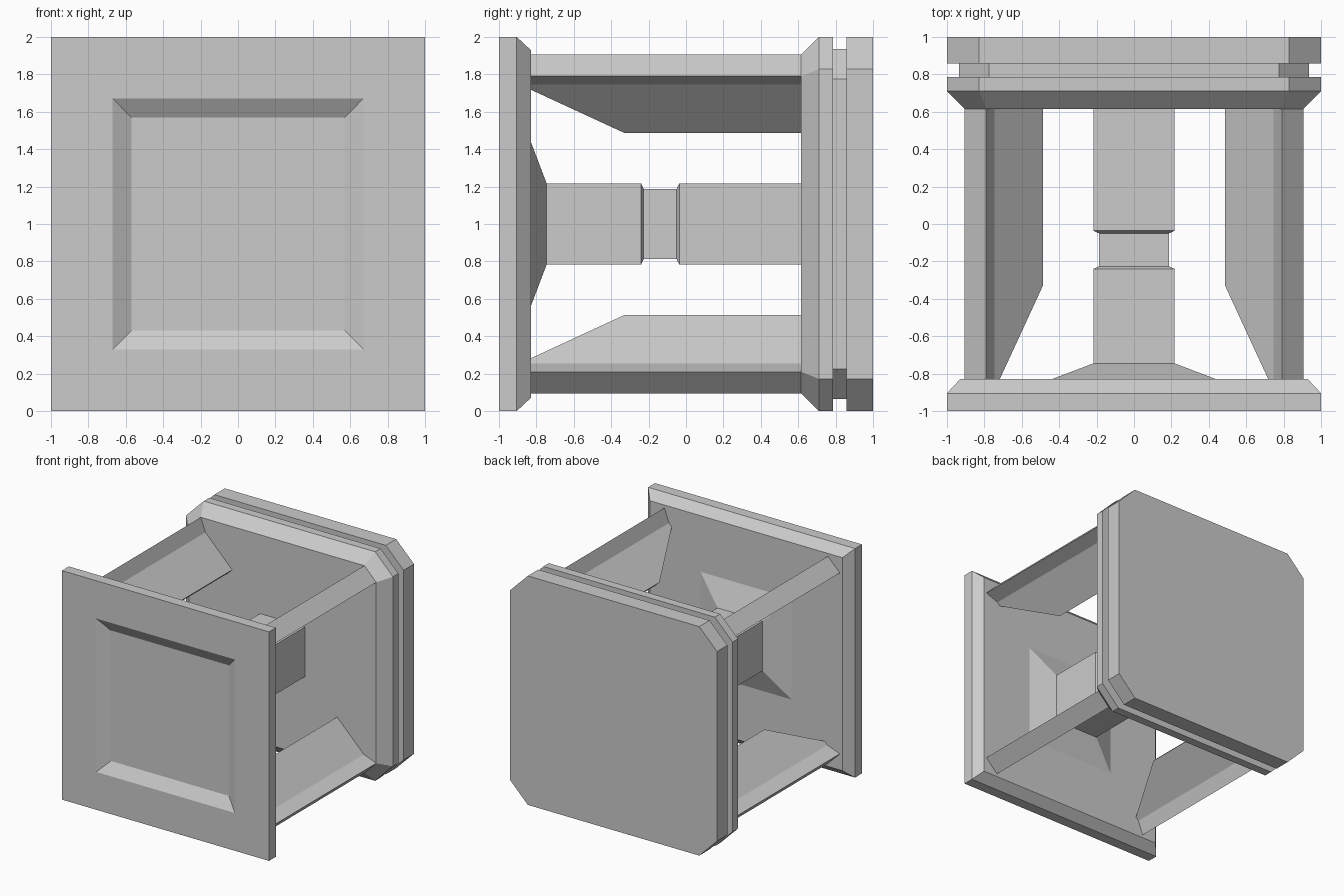
import bpy, bmesh

if "Cube" in bpy.data.objects:
    bpy.data.objects.remove(bpy.data.objects["Cube"])


def square(h):
    return [(h, h), (-h, h), (-h, -h), (h, -h)]


def octagon(h, c):
    # square of half size h whose corners are cut back to c
    return [(h, c), (c, h), (-c, h), (-h, c), (-h, -c), (-c, -h), (c, -h), (h, -c)]


def loft(name, stations):
    """Skin (y, cross-section in x/z) stations into a closed solid centred at z = 1."""
    bm = bmesh.new()
    rings = [[bm.verts.new((x, y, z)) for x, z in sec] for y, sec in stations]
    n = len(rings[0])
    for a, b in zip(rings, rings[1:]):
        for i in range(n):
            j = (i + 1) % n
            bm.faces.new((a[i], a[j], b[j], b[i]))
    bm.faces.new(rings[0])
    bm.faces.new(rings[-1])
    bmesh.ops.recalc_face_normals(bm, faces=bm.faces)
    mesh = bpy.data.meshes.new(name)
    bm.to_mesh(mesh)
    bm.free()
    obj = bpy.data.objects.new(name, mesh)
    obj.location.z = 1
    bpy.context.collection.objects.link(obj)
    return obj


# Front plate with bevelled recess and chamfered rear rim
loft("front_plate", [(y, square(h)) for y, h in [
    (-0.94, 0.57), (-1, 0.67), (-1, 1), (-0.905, 1), (-0.83, 0.93)]])

# Rear plate with cut corners, chamfered front and a groove around its rim
loft("rear_plate", [(y, octagon(h, c)) for y, h, c in [
    (0.615, 0.905, 0.79), (0.71, 1, 0.828), (0.785, 1, 0.828),
    (0.785, 0.935, 0.775), (0.857, 0.935, 0.775),
    (0.857, 1, 0.828), (1, 1, 0.828)]])

# Central column with flared foot and a waist groove
loft("center_column", [(y, square(h)) for y, h in [
    (-0.83, 0.44), (-0.745, 0.217), (-0.24, 0.217), (-0.226, 0.187),
    (-0.05, 0.187), (-0.036, 0.217), (0.615, 0.217)]])


# Corner struts: flat outer flange with a diagonal web, tapered toward the front
def strut_section(t):
    return [(0.905, 0.79), (0.79, 0.905), (0.745, 0.785),
            (t, t + 0.04), (t + 0.04, t), (0.785, 0.745)]


struts = loft("corner_struts", [(y, strut_section(t)) for y, t in [
    (-0.83, 0.718), (-0.33, 0.487), (0.615, 0.487)]])
mirror = struts.modifiers.new("four_corners", 'MIRROR')
mirror.use_axis = (True, False, True)
mirror.use_mirror_merge = False
